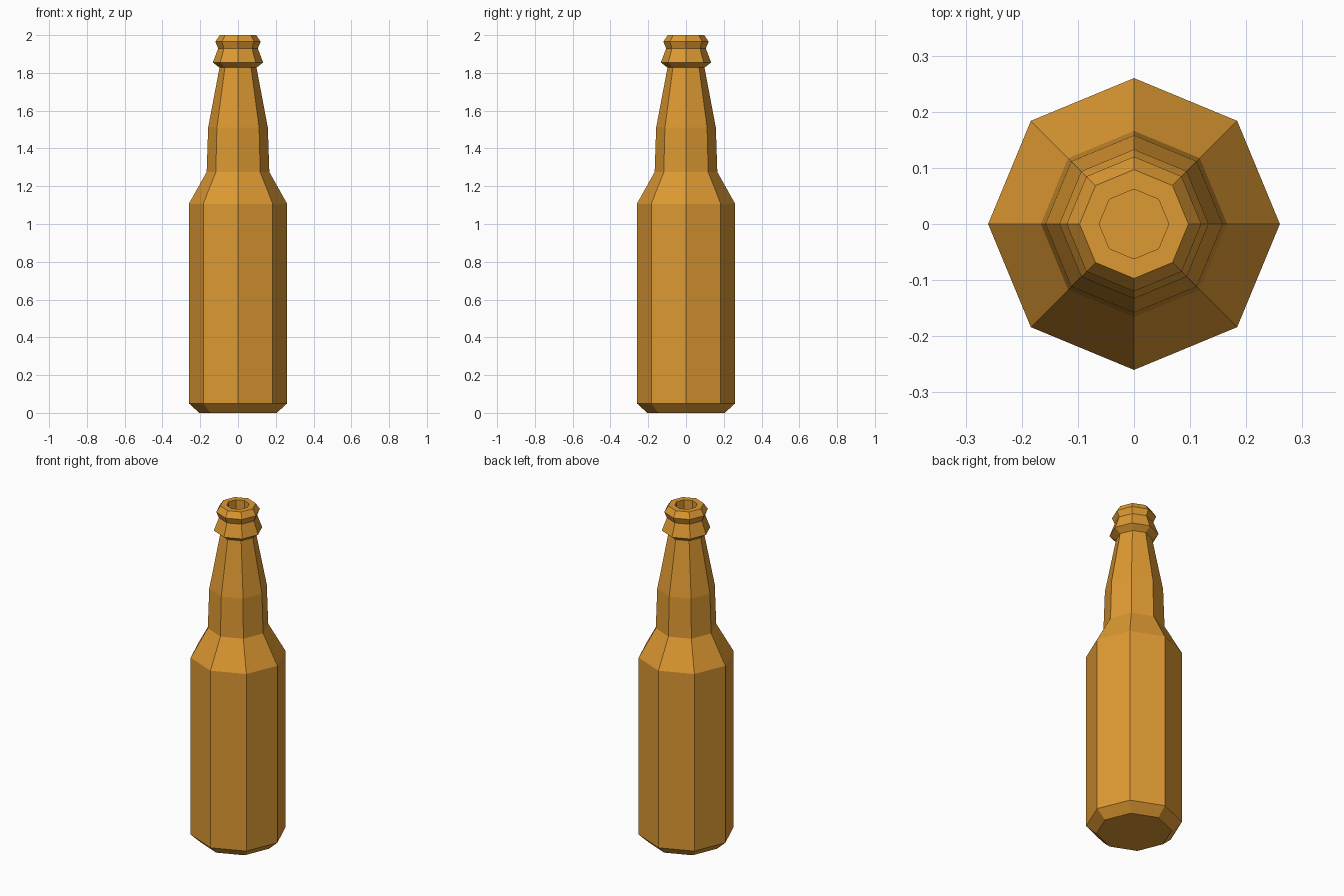
import bpy
import bmesh
from math import cos, sin, tau

SIDES = 8

cube = bpy.data.objects.get("Cube")
if cube:
    bpy.data.objects.remove(cube, do_unlink=True)

# Amber glass
amber = bpy.data.materials.new("amber_glass")
amber.use_nodes = True
colour = (0.73, 0.32, 0.032, 1)
amber.diffuse_color = colour
amber.node_tree.nodes["Principled BSDF"].inputs["Base Color"].default_value = colour


def lathe(name, profile, material):
    """Turn (radius, height) points into a closed faceted body."""
    bm = bmesh.new()
    rings = [
        [bm.verts.new((r * cos(tau * i / SIDES), r * sin(tau * i / SIDES), z))
         for i in range(SIDES)]
        for r, z in profile
    ]
    for low, high in zip(rings, rings[1:]):
        for i in range(SIDES):
            j = (i + 1) % SIDES
            bm.faces.new((low[i], low[j], high[j], high[i]))
    bm.faces.new(rings[0][::-1])
    bm.faces.new(rings[-1])
    bmesh.ops.recalc_face_normals(bm, faces=bm.faces)
    mesh = bpy.data.meshes.new(name)
    bm.to_mesh(mesh)
    bm.free()
    mesh.materials.append(material)
    obj = bpy.data.objects.new(name, mesh)
    bpy.context.collection.objects.link(obj)
    return obj


# Body and shoulder, neck, collar and lip, then down into the mouth
body = [(0.205, 0), (0.26, 0.05), (0.26, 1.107)]
neck = [(0.166, 1.275), (0.158, 1.51), (0.098, 1.828)]
lip = [(0.133, 1.855), (0.105, 1.93), (0.12, 1.965), (0.097, 2)]
mouth = [(0.062, 2), (0.062, 1.87)]
lathe("bottle", body + neck + lip + mouth, amber)
